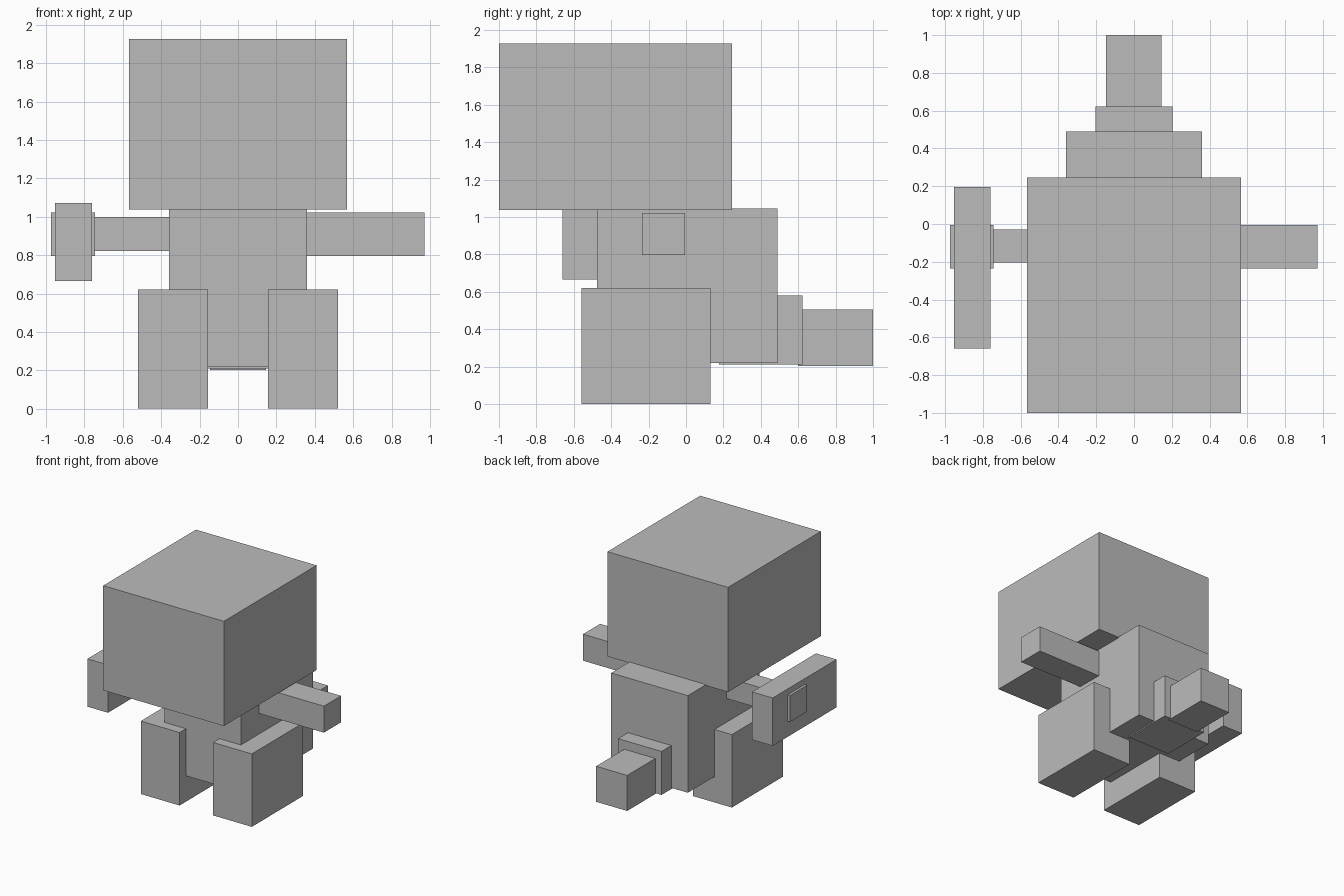
import bpy

if "Cube" in bpy.data.objects:
    bpy.data.objects.remove(bpy.data.objects["Cube"])

grey = bpy.data.materials.new("plain_grey")
grey.diffuse_color = (0.5, 0.5, 0.5, 1)
grey.use_nodes = True
grey.node_tree.nodes["Principled BSDF"].inputs["Base Color"].default_value = grey.diffuse_color


def box(name, x, y, z):
    """Axis-aligned block from (min, max) ranges."""
    spans = (x, y, z)
    bpy.ops.mesh.primitive_cube_add(size=1, location=[(a + b) / 2 for a, b in spans])
    ob = bpy.context.object
    ob.name = name
    ob.scale = [b - a for a, b in spans]
    bpy.ops.object.transform_apply(location=False, rotation=False, scale=True)
    ob.data.materials.append(grey)
    return ob


# Head and torso
box("head", (-0.567, 0.567), (-1.0, 0.245), (1.037, 1.927))
box("torso", (-0.36, 0.36), (-0.475, 0.49), (0.22, 1.045))

# Legs, mirrored
for side, name in ((-1, "left_leg"), (1, "right_leg")):
    xs = sorted((side * 0.157, side * 0.522))
    box(name, xs, (-0.56, 0.13), (0.0, 0.62))

# Straight arm on one side
box("right_arm", (0.36, 0.972), (-0.235, -0.005), (0.797, 1.022))

# Thinner arm with a hand gripping a long block on the other
box("left_arm", (-0.745, -0.36), (-0.205, -0.03), (0.822, 1.0))
box("left_hand", (-0.975, -0.745), (-0.235, -0.005), (0.797, 1.022))
box("held_block", (-0.953, -0.76), (-0.66, 0.197), (0.665, 1.072))

# Tail in two steps
box("tail_base", (-0.205, 0.203), (0.177, 0.622), (0.21, 0.58))
box("tail_tip", (-0.147, 0.145), (0.6, 1.0), (0.203, 0.505))
